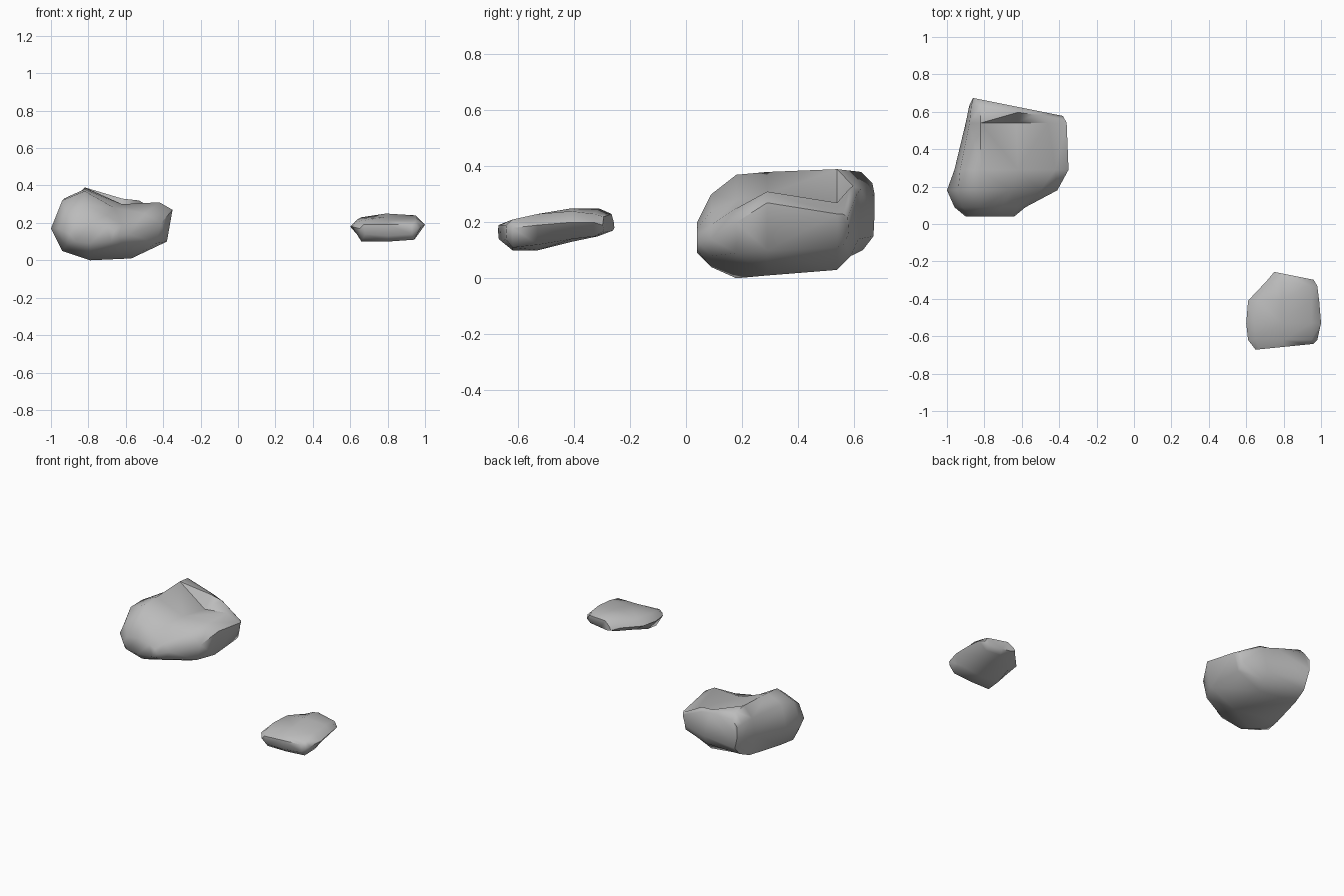
import bpy
import bmesh
from math import radians

# Remove the default object
default_cube = bpy.data.objects.get("Cube")
if default_cube:
    bpy.data.objects.remove(default_cube, do_unlink=True)


def make_material(name, colour):
    material = bpy.data.materials.new(name)
    material.use_nodes = True
    material.diffuse_color = colour
    shader = next(n for n in material.node_tree.nodes if n.type == "BSDF_PRINCIPLED")
    shader.inputs["Base Color"].default_value = colour
    return material


def loft_rock(name, sections, pivot, material):
    """Skin a boulder over upright outlines, given in hundredths of a unit.

    Each section holds its depth, its slant across the width, and an outline
    running from the left flank over the crest and back along the underside.
    """
    bm = bmesh.new()
    rings = []
    for depth, slant, outline in sections:
        ring = []
        for x, z in outline:
            y = depth + slant * (x - pivot)
            ring.append(bm.verts.new((x / 100, y / 100, z / 100)))
        rings.append(ring)

    # Skin between neighbouring outlines
    for near, far in zip(rings, rings[1:]):
        for i in range(len(near)):
            j = (i + 1) % len(near)
            bm.faces.new((near[i], near[j], far[j], far[i]))

    # Close the two ends
    bm.faces.new(rings[0])
    bm.faces.new(rings[-1])
    bmesh.ops.recalc_face_normals(bm, faces=bm.faces)
    bmesh.ops.triangulate(bm, faces=bm.faces, quad_method="SHORT_EDGE")

    mesh = bpy.data.meshes.new(name)
    bm.to_mesh(mesh)
    bm.free()
    mesh.materials.append(material)
    rock = bpy.data.objects.new(name, mesh)
    bpy.context.scene.collection.objects.link(rock)

    # Soft facets, crisp only at the strongest creases
    bpy.ops.object.select_all(action="DESELECT")
    rock.select_set(True)
    bpy.context.view_layer.objects.active = rock
    bpy.ops.object.shade_smooth_by_angle(angle=radians(60))
    return rock


stone = make_material("grey stone", (0.5, 0.5, 0.5, 1.0))

# Large boulder: tall ridge on one side, valley and lower shelf on the other
boulder_sections = [
    (4, 0, [(-90, 14), (-87, 19), (-79, 20), (-70, 18), (-66, 16),
            (-64, 13), (-68, 10), (-79, 9), (-87, 10)]),
    (9, 0, [(-96, 17), (-92, 26), (-82, 30), (-70, 24), (-62, 19),
            (-58, 14), (-62, 8), (-79, 4), (-92, 8)]),
    (18, 0, [(-100, 17), (-94, 32), (-82, 37), (-66, 28), (-50, 25),
             (-41, 20), (-44, 9), (-79, 0), (-94, 5)]),
    (29, 0, [(-96, 18), (-93, 33), (-82, 38), (-62, 30), (-42, 31),
             (-35, 27), (-38, 10), (-57, 1), (-92, 5)]),
    (54, 0, [(-90, 20), (-88, 32), (-82, 39), (-63, 25), (-46, 27),
             (-36, 23), (-39, 11), (-57, 3), (-86, 6)]),
    (63, -0.15, [(-88, 22), (-87, 31), (-82, 38), (-62, 33), (-53, 32),
                 (-37, 23), (-39, 12), (-57, 8), (-85, 10)]),
    (67, -0.2, [(-86, 23), (-86, 30), (-82, 34), (-62, 32), (-54, 30),
                (-38, 22), (-40, 16), (-57, 14), (-84, 15)]),
]
loft_rock("large_boulder", boulder_sections, -84, stone)

# Small flat stone: gently tilted slab, narrower at the back
slab_sections = [
    (-66, 0.1, [(65, 17), (67, 19), (80, 19), (93, 19),
                (96, 17), (93, 14), (80, 13), (68, 14)]),
    (-62, 0, [(61, 18), (65, 21), (80, 21), (95, 21),
              (98, 18), (94, 11), (80, 10), (66, 10)]),
    (-53, 0, [(60, 18), (64, 22), (79, 23), (95, 23),
              (100, 19), (95, 12), (80, 10), (66, 11)]),
    (-41, 0, [(61, 19), (66, 23), (79, 25), (95, 24),
              (99, 20), (94, 14), (80, 13), (67, 15)]),
    (-31, -0.1, [(71, 19), (73, 22), (79, 25), (94, 23),
                 (98, 20), (93, 15), (82, 15), (74, 16)]),
    (-26, -0.2, [(75, 18), (76, 20), (80, 23), (94, 22),
                 (96, 19), (93, 17), (84, 17), (78, 17)]),
]
loft_rock("small_flat_stone", slab_sections, 77, stone)
